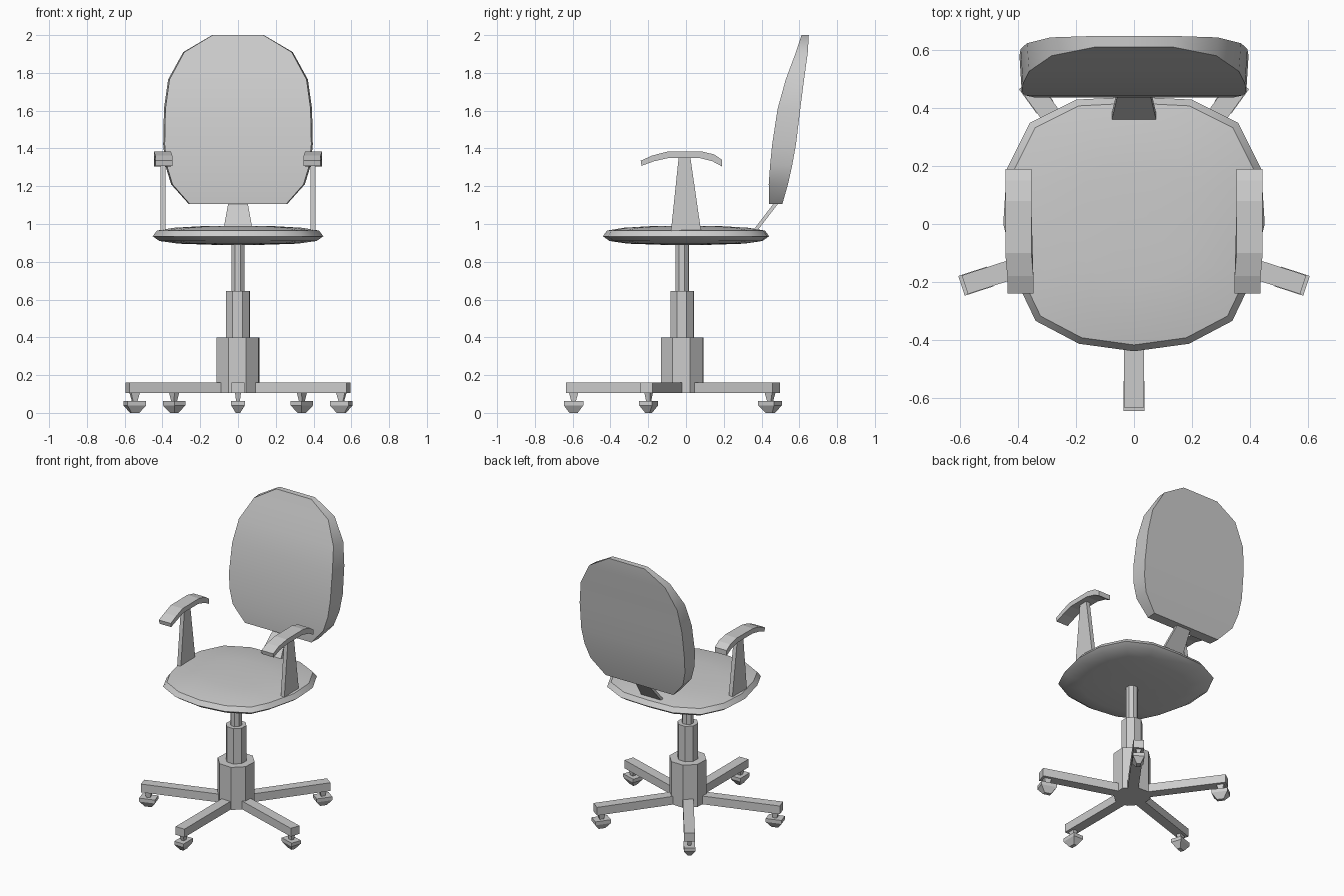
import bpy
import bmesh
from math import cos, sin, pi, radians
from mathutils import Matrix

if "Cube" in bpy.data.objects:
    bpy.data.objects.remove(bpy.data.objects["Cube"], do_unlink=True)

grey = bpy.data.materials.new("plain grey")
grey.use_nodes = True
grey.diffuse_color = (0.6, 0.6, 0.6, 1)
grey.node_tree.nodes["Principled BSDF"].inputs["Base Color"].default_value = (0.6, 0.6, 0.6, 1)

BASE = Matrix.Translation((0, -0.02, 0))


def loft(name, rings, matrix=Matrix(), smooth=None):
    """Skin a stack of matching rings and close both ends."""
    bm = bmesh.new()
    loops = [[bm.verts.new(matrix @ Matrix.Translation(p).to_translation()) for p in r] for r in rings]
    n = len(loops[0])
    for a, b in zip(loops, loops[1:]):
        for i in range(n):
            j = (i + 1) % n
            bm.faces.new((a[i], a[j], b[j], b[i]))
    bm.faces.new(loops[0])
    bm.faces.new(loops[-1])
    bmesh.ops.recalc_face_normals(bm, faces=bm.faces)
    mesh = bpy.data.meshes.new(name)
    bm.to_mesh(mesh)
    bm.free()
    mesh.materials.append(grey)
    obj = bpy.data.objects.new(name, mesh)
    bpy.context.collection.objects.link(obj)
    if smooth:
        bpy.ops.object.select_all(action="DESELECT")
        obj.select_set(True)
        bpy.context.view_layer.objects.active = obj
        bpy.ops.object.shade_smooth_by_angle(angle=radians(smooth))
    return obj


def rect(cx, cy, z, hx, hy):
    return [(cx + sx * hx, cy + sy * hy, z) for sx, sy in ((-1, -1), (1, -1), (1, 1), (-1, 1))]


def column(name, r, z0, z1):
    turn = radians(20)
    loft(name, [[(r * cos(turn + i * pi / 4), r * sin(turn + i * pi / 4), z) for i in range(8)]
                for z in (z0, z1)], BASE)


# Telescopic centre column
column("hub", 0.12, 0.105, 0.40)
column("outer_tube", 0.067, 0.39, 0.645)
column("gas_lift", 0.038, 0.63, 0.92)

# Five legs with casters, first one pointing forward
for k in range(5):
    m = BASE @ Matrix.Rotation(radians(-90 + 72 * k), 4, "Z")
    loft(f"leg_{k + 1}", [rect(0.335, 0, z, 0.28, 0.034) for z in (0.105, 0.162)], m)
    loft(f"caster_stem_{k + 1}", [rect(0.575, 0, 0.06, 0.012, 0.01), rect(0.575, 0, 0.11, 0.025, 0.016)], m)
    loft(f"caster_{k + 1}", [rect(0.575, 0, z, hx, hy) for z, hx, hy in (
        (0.0, 0.022, 0.012), (0.04, 0.052, 0.036), (0.064, 0.052, 0.036))], m)

# Seat cushion: rounded outline, stacked into a shallow lens
half = [(0.2, 0.43), (0.36, 0.35), (0.44, 0.19), (0.452, 0), (0.4, -0.21), (0.34, -0.335), (0.19, -0.414)]
outline = [(0, 0.44)] + half + [(0, -0.44)] + [(-x, y) for x, y in reversed(half)]
layers = [(0.3, 0.89), (0.7, 0.896), (0.92, 0.91), (1, 0.935), (0.95, 0.965), (0.75, 0.98), (0.45, 0.988), (0.15, 0.99)]
loft("seat", [[(x * s, y * s, z) for x, y in outline] for s, z in layers], smooth=35)

# Backrest: rows of height, half width, front depth, back depth
rows = [(1.105, 0.26, 0.44, 0.51), (1.21, 0.354, 0.438, 0.54), (1.31, 0.385, 0.445, 0.562),
        (1.42, 0.396, 0.456, 0.582), (1.61, 0.392, 0.485, 0.605), (1.765, 0.37, 0.528, 0.625),
        (1.91, 0.29, 0.582, 0.645), (2.0, 0.137, 0.612, 0.65)]
loft("backrest", [[(-w * 0.98, f, z), (w * 0.98, f, z), (w, b, z), (-w, b, z)]
                  for z, w, f, b in rows], smooth=35)

# Strap joining the seat to the backrest
loft("back_bracket", [rect(0, 0.37, 0.97, 0.077, 0.012), rect(0, 0.485, 1.12, 0.05, 0.012)])

# Armrests, mirrored left and right
pad = [(-0.24, 1.335), (-0.18, 1.362), (-0.1, 1.383), (0.08, 1.385), (0.15, 1.368), (0.19, 1.34),
       (0.19, 1.305), (0.14, 1.332), (0.07, 1.35), (-0.09, 1.35), (-0.17, 1.332), (-0.235, 1.308)]
for side, s in (("left", 1), ("right", -1)):
    loft(f"{side}_arm_post", [rect(s * 0.397, 0, 0.96, 0.014, 0.08), rect(s * 0.397, -0.008, 1.36, 0.014, 0.03)])
    loft(f"{side}_arm_pad", [[(s * (x - (0.007 if y < -0.1 else 0)), y, z) for y, z in pad]
                             for x in (0.355, 0.445)])
